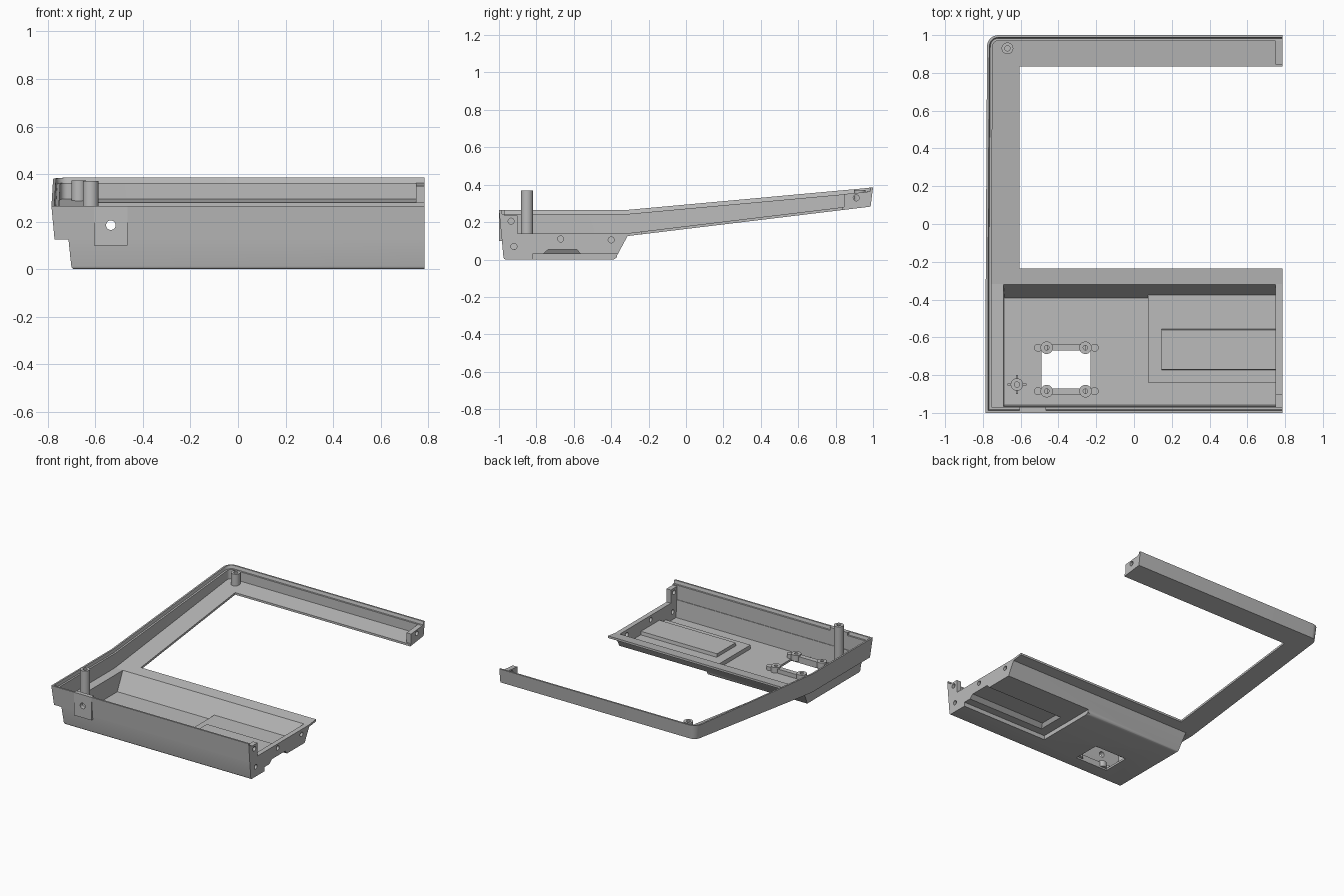
import bpy, bmesh, math
from mathutils import Vector

cube = bpy.data.objects.get("Cube")
if cube:
    bpy.data.objects.remove(cube, do_unlink=True)

grey = bpy.data.materials.new("plain grey")
grey.use_nodes = True
grey.diffuse_color = (0.5, 0.5, 0.5, 1)
grey.node_tree.nodes["Principled BSDF"].inputs["Base Color"].default_value = (0.5, 0.5, 0.5, 1)

END = 0.785      # open right-hand end
BEND = -0.318    # where the frame starts to climb


def base_z(y):
    return 0.125 + max(0, y - BEND) * 0.121


def rim_z(y):
    return 0.265 + max(0, y - BEND) * 0.091


def finish(name, bm):
    bmesh.ops.recalc_face_normals(bm, faces=bm.faces)
    mesh = bpy.data.meshes.new(name)
    bm.to_mesh(mesh)
    bm.free()
    mesh.materials.append(grey)
    obj = bpy.data.objects.new(name, mesh)
    bpy.context.collection.objects.link(obj)
    return obj


def loft(name, rings, bevel=0):
    """Solid skin through closed rings of equal length, capped at both ends."""
    bm = bmesh.new()
    loops = [[bm.verts.new(p) for p in ring] for ring in rings]
    n = len(loops[0])
    for a, b in zip(loops, loops[1:]):
        for i in range(n):
            j = (i + 1) % n
            bm.faces.new((a[i], a[j], b[j], b[i]))
    bm.faces.new(loops[0])
    bm.faces.new(loops[-1])
    if bevel:
        low = [e for e in bm.edges if all(v.co.z < 0.001 for v in e.verts)
               and not all(v.co.x > END - 0.001 for v in e.verts)]
        bmesh.ops.bevel(bm, geom=low, offset=bevel, segments=3, profile=0.5, affect='EDGES')
    return finish(name, bm)


def rect(x0, x1, y0, y1, z):
    return [(x0, y0, z), (x1, y0, z), (x1, y1, z), (x0, y1, z)]


def box(name, x0, x1, y0, y1, z0, z1):
    return loft(name, [rect(x0, x1, y0, y1, z0), rect(x0, x1, y0, y1, z1)])


def slab(name, outline, thick=0.015):
    """Plate following the climbing underside of the frame."""
    return loft(name, [[(x, y, base_z(y) + t) for x, y in outline] for t in (0, thick)])


def rod(name, centre, radius, length, axis='Z'):
    """Cylinder starting at centre and running along the axis."""
    rings = []
    for d in (0, length):
        ring = []
        for i in range(32):
            u = radius * math.cos(i * math.tau / 32)
            v = radius * math.sin(i * math.tau / 32)
            offset = {'X': (d, u, v), 'Y': (u, d, v), 'Z': (u, v, d)}[axis]
            ring.append(Vector(centre) + Vector(offset))
        rings.append(ring)
    return loft(name, rings)


def combine(target, other, mode='DIFFERENCE'):
    mod = target.modifiers.new("combine", 'BOOLEAN')
    mod.operation = mode
    mod.solver = 'EXACT'
    mod.object = other
    other.hide_render = True
    bpy.context.view_layer.objects.active = target
    bpy.ops.object.modifier_apply(modifier=mod.name)
    bpy.data.objects.remove(other, do_unlink=True)


def corner(cx, cy, r):
    return [(cx + r * math.cos(a), cy + r * math.sin(a))
            for a in [math.pi / 2 + k * math.pi / 16 for k in range(9)]]


# Rim wall swept around the back, left and front
path = [Vector(p) for p in
        [(END, 1)] + corner(-0.718, 0.94, 0.06) + [(-0.785, BEND), (-0.785, -1), (END, -1)]]
rings = []
for i, p in enumerate(path):
    d0 = (p - path[max(i - 1, 0)]).normalized()
    d1 = (path[min(i + 1, len(path) - 1)] - p).normalized()
    n0, n1 = Vector((-d0.y, d0.x)), Vector((-d1.y, d1.x))
    if d0.length == 0:
        n0 = n1
    if d1.length == 0:
        n1 = n0
    inward = (n0 + n1) / (1 + n0.dot(n1))
    ring = []
    for inset, at_rim, dz in [(0, 1, 0), (0.013, 0, 0), (0.03, 0, 0),
                              (0.03, 1, -0.022), (0.017, 1, -0.022), (0.012, 1, 0)]:
        q = p + inward * inset
        ring.append((q.x, q.y, (rim_z(p.y) if at_rim else base_z(q.y)) + dz))
    rings.append(ring)
rim_wall = loft("rim_wall", rings)

# Flat frame around the opening
slab("frame_floor", [(END, 0.986)] + corner(-0.718, 0.94, 0.046) +
     [(-0.77, -0.235), (-0.607, -0.235), (-0.607, 0.835), (END, 0.835)])
slab("frame_front_bar", [(-0.77, BEND), (END, BEND), (END, -0.235), (-0.77, -0.235)])
slab("left_ledge", [(-0.771, -0.986), (-0.692, -0.986), (-0.692, BEND), (-0.771, BEND)])

# Tray: hollowed tapered tub with a stepped recess under its right half
tray = loft("tray", [rect(-0.70, END, -0.975, -0.38, 0),
                     rect(-0.715, END, -0.988, -0.305, 0.14)], bevel=0.012)
combine(tray, loft("hollow", [rect(-0.685, 0.75, -0.958, -0.392, 0.015),
                              rect(-0.692, 0.75, -0.967, -0.312, 0.155)]))
combine(tray, box("platform", 0.075, 0.76, -0.84, -0.37, 0.01, 0.044), 'UNION')
combine(tray, loft("platform_top", [rect(0.145, 0.76, -0.775, -0.555, 0.03),
                                    rect(0.145, 0.76, -0.77, -0.56, 0.068)]), 'UNION')
combine(tray, box("recess", 0.09, 0.9, -0.822, -0.2, -0.1, 0.03))
combine(tray, loft("recess_top", [rect(0.16, 0.9, -0.77, -0.56, 0.025),
                                  rect(0.18, 0.9, -0.735, -0.585, 0.055)]))
combine(tray, box("window", -0.49, -0.23, -0.87, -0.67, -0.1, 0.1))
for y, z in [(-0.92, 0.07), (-0.67, 0.11), (-0.4, 0.105)]:
    combine(tray, rod("hole", (0.7, y, z), 0.016, 0.2, 'X'))

# Screw tabs at the open end
front_tab = box("front_tab", 0.75, END, -0.975, -0.9, 0.13, 0.235)
combine(front_tab, rod("hole", (0.7, -0.935, 0.205), 0.016, 0.2, 'X'))
back_tab = loft("back_tab", [[(x, 0.845, 0.275), (x, 0.975, 0.291), (x, 0.975, 0.362),
                              (x, 0.845, 0.35)] for x in (0.75, END)])
combine(back_tab, rod("hole", (0.7, 0.91, 0.33), 0.016, 0.2, 'X'))

# Pad with a socket on the front wall
front_pad = box("front_pad", -0.605, -0.465, -1, -0.97, 0.1, 0.265)
for part in (front_pad, rim_wall):
    combine(part, rod("hole", (-0.535, -1.1, 0.185), 0.02, 0.2, 'Y'))


def post(name, x, y, z0, z1, radius, hole, depth):
    body = rod(name, (x, y, z0), radius, z1 - z0)
    combine(body, rod("bore", (x, y, z1 - depth), hole, 1))
    return body


# Screw posts
posts = [post("front_post", -0.62, -0.85, 0.01, 0.37, 0.033, 0.014, 0.15),
         post("back_post", -0.67, 0.93, 0.285, 0.372, 0.031, 0.014, 0.06)]
box("post_rib_x", -0.67, -0.64, -0.856, -0.844, 0.01, 0.09)
box("post_rib_x_right", -0.60, -0.57, -0.856, -0.844, 0.01, 0.09)
box("post_rib_y", -0.626, -0.614, -0.90, -0.87, 0.01, 0.09)
box("post_rib_y_back", -0.626, -0.614, -0.83, -0.80, 0.01, 0.09)

# Mounting brackets on both sides of the window
for side, y, out in (("back", -0.655, 1), ("front", -0.885, -1)):
    ys = sorted((y - out * 0.015, y + out * 0.02))
    box(side + "_bracket_bar", -0.46, -0.255, *ys, 0.012, 0.045)
    for x, tip in ((-0.462, -0.508), (-0.257, -0.208)):
        posts.append(post(side + "_bracket_boss", x, y, 0.012, 0.055, 0.033, 0.012, 0.04))
        posts.append(rod(side + "_bracket_foot", (tip, y, 0.012), 0.021, 0.03))
        box(side + "_bracket_arm", *sorted((x + (tip - x) * 0.6, tip)), y - 0.013, y + 0.013, 0.012, 0.042)

# Smooth the round parts only
bpy.ops.object.select_all(action='DESELECT')
for obj in posts + [rim_wall, tray]:
    obj.select_set(True)
bpy.context.view_layer.objects.active = tray
bpy.ops.object.shade_smooth_by_angle(angle=math.radians(30))
